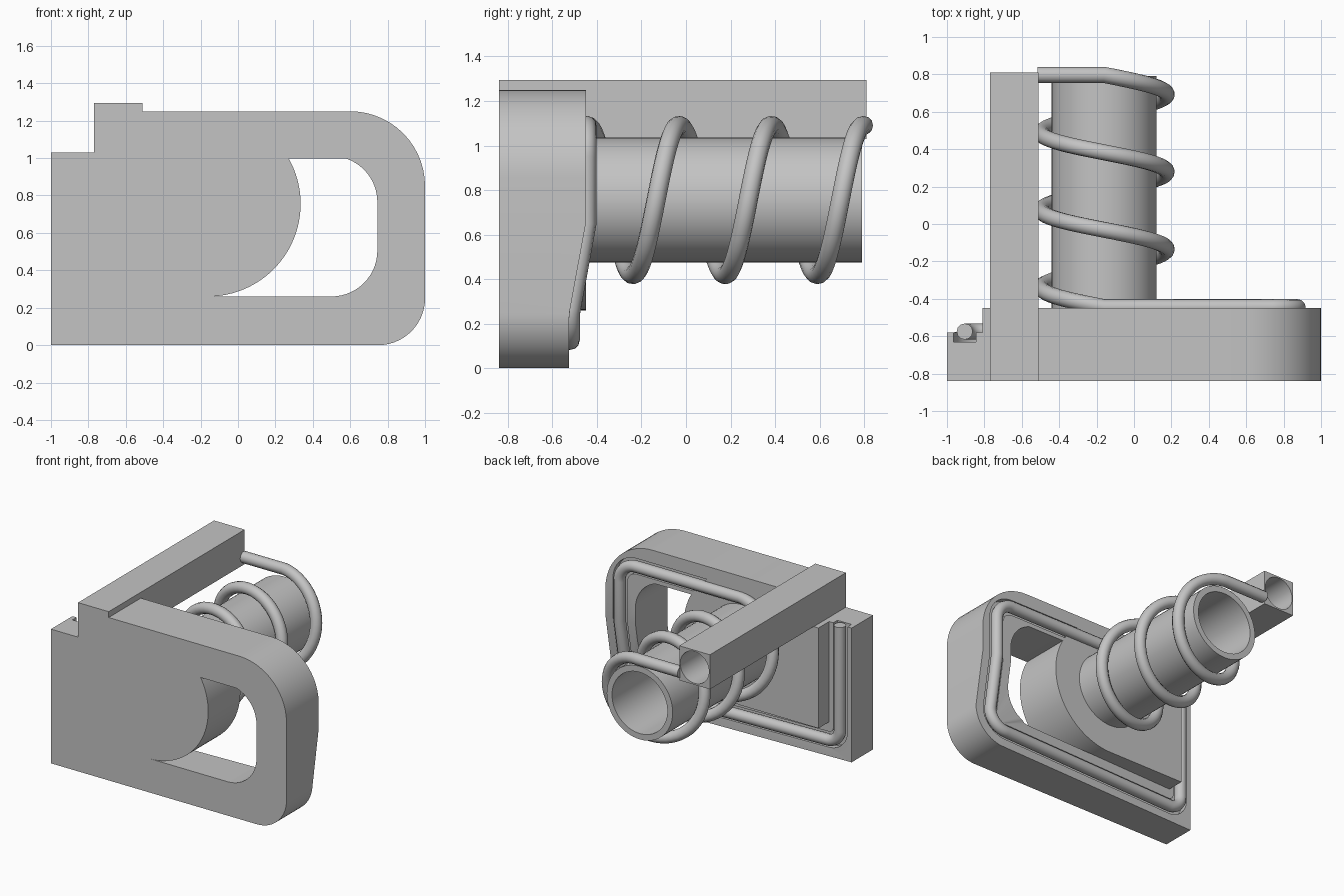
import bpy, bmesh
from math import sin, cos, pi, radians
from mathutils import Vector

cube = bpy.data.objects.get("Cube")
if cube:
    bpy.data.objects.remove(cube, do_unlink=True)

grey = bpy.data.materials.new("plain_grey")
grey.use_nodes = True
GREY = (0.55, 0.55, 0.55, 1)
grey.diffuse_color = GREY
grey.node_tree.nodes["Principled BSDF"].inputs["Base Color"].default_value = GREY

FRONT, BACK = -0.84, -0.45
AXIS_X, AXIS_Z = -0.16, 0.755      # axis of drum and tube
WIRE_R, GROOVE_R, GROOVE_DEPTH = 0.043, 0.06, 0.05


def finish(name, bm, smooth=True):
    bmesh.ops.remove_doubles(bm, verts=bm.verts, dist=1e-5)
    bmesh.ops.recalc_face_normals(bm, faces=bm.faces)
    mesh = bpy.data.meshes.new(name)
    bm.to_mesh(mesh)
    bm.free()
    ob = bpy.data.objects.new(name, mesh)
    bpy.context.collection.objects.link(ob)
    mesh.materials.append(grey)
    activate(ob)
    if smooth:
        bpy.ops.object.shade_smooth_by_angle(angle=radians(30))
    return ob


def activate(ob):
    bpy.ops.object.select_all(action='DESELECT')
    ob.select_set(True)
    bpy.context.view_layer.objects.active = ob


def arc(cx, cz, r, a0, a1, n):
    angles = [radians(a0 + (a1 - a0) * i / n) for i in range(n + 1)]
    return [(cx + r * cos(a), cz + r * sin(a)) for a in angles]


def prism(name, outline, y0, y1, smooth=True):
    """Extrude an x-z outline along y."""
    bm = bmesh.new()
    face = bm.faces.new([bm.verts.new((x, y0, z)) for x, z in outline])
    new = bmesh.ops.extrude_face_region(bm, geom=[face])["geom"]
    verts = [g for g in new if isinstance(g, bmesh.types.BMVert)]
    bmesh.ops.translate(bm, verts=verts, vec=(0, y1 - y0, 0))
    return finish(name, bm, smooth)


def bore(ob, cx, cz, r, y0, y1):
    """Drill a round blind hole along y."""
    cutter = prism("cutter", arc(cx, cz, r, 0, 360, 64)[:-1], y0, y1)
    cutter.hide_render = True
    mod = ob.modifiers.new("bore", 'BOOLEAN')
    mod.operation, mod.solver, mod.object = 'DIFFERENCE', 'EXACT', cutter
    activate(ob)
    bpy.ops.object.modifier_apply(modifier=mod.name)
    bpy.data.objects.remove(cutter, do_unlink=True)
    bpy.ops.object.shade_smooth_by_angle(angle=radians(30))


def ramp(v, v0, v1, a, b):
    t = min(max((v - v0) / (v1 - v0), 0), 1)
    return a + (b - a) * t


def back_y(x, z):
    """Back of the frame, which drops away in a spiral."""
    if x < -0.8 or (z < 0.27 and x < 0.75):
        return ramp(x, 0.75, -0.8, -0.525, -0.58)
    return ramp(z, 0.24, 0.65, -0.525, BACK)


# Body: square block running into a round drum
body = arc(AXIS_X, AXIS_Z, 0.495, -90, 90, 48)
body += [(-0.64, 1.25), (-0.64, 1.03), (-0.81, 1.03), (-0.81, 0.26)]
prism("drum_body", body, FRONT, BACK)

# Stations round the frame: outer edge, inner edge, wire centre, direction
N = 14
stations = [((-1, 1.03), (-0.81, 1.03), (-0.905, 1.03), 180)]


def corner(outer, inner, wire, a0):
    for i, (o, n, w) in enumerate(zip(outer, inner, wire)):
        stations.append((o, n, w, a0 + 90 * i / N))


corner([(-1, 0)] * (N + 1), [(-0.81, 0.26)] * (N + 1),
       arc(-0.805, 0.225, 0.1, 180, 270, N), 180)
corner(arc(0.75, 0.25, 0.25, -90, 0, N), arc(0.5, 0.505, 0.245, -90, 0, N),
       arc(0.735, 0.265, 0.14, -90, 0, N), -90)
stations.append(((1, 0.65), (0.745, 0.65), (0.875, 0.65), 0))
corner(arc(0.6, 0.85, 0.4, 0, 90, N), arc(0.5, 0.765, 0.245, 0, 72, N),
       arc(0.735, 0.95, 0.14, 0, 90, N), 0)
stations.append(((-0.2, 1.25), (-0.2, 1.0), (-0.2, 1.09), 90))

# Grooved frame lofted through the stations
bm = bmesh.new()
rings = []
for outer, inner, wire, angle in stations:
    normal = Vector((cos(radians(angle)), sin(radians(angle))))
    g_out = Vector(wire) + normal * GROOVE_R
    g_in = Vector(wire) - normal * GROOVE_R
    section = [(outer, None), (outer, 0), (g_out, 0), (g_out, GROOVE_DEPTH),
               (g_in, GROOVE_DEPTH), (g_in, 0), (inner, 0), (inner, None)]
    rings.append([bm.verts.new((p[0], FRONT if d is None else back_y(*p) - d, p[1]))
                  for p, d in section])
for a, b in zip(rings, rings[1:]):
    for i in range(len(a)):
        j = (i + 1) % len(a)
        bm.faces.new((a[i], a[j], b[j], b[i]))
bm.faces.new(rings[0])
bm.faces.new(rings[-1])
finish("grooved_frame", bm)

# Square bar with a round socket in its end
bar = prism("square_bar", [(-0.77, 1.03), (-0.51, 1.03), (-0.51, 1.295), (-0.77, 1.295)],
            FRONT, 0.81)
bore(bar, -0.64, 1.163, 0.122, -0.7, 0.9)

# Hollow tube
tube = prism("hollow_tube", arc(AXIS_X, AXIS_Z, 0.28, 0, 360, 64)[:-1], -0.6, 0.79)
bore(tube, AXIS_X, AXIS_Z, 0.235, -0.55, 0.9)

# Wire: round the groove, then coiled on the tube, then across to the bar
path = [(w[0], back_y(*w) + 0.005, w[1]) for _, _, w, _ in stations[:-1]]
TURNS, STEPS, COIL_R = 3, 48, 0.335
y_start, y_end = BACK + 0.005, 0.797
for i in range(TURNS * STEPS + 1):
    a = pi / 2 + 2 * pi * i / STEPS
    y = y_start + (y_end - y_start) * i / (TURNS * STEPS)
    path.append((AXIS_X + COIL_R * cos(a), y, AXIS_Z + COIL_R * sin(a)))
path.append((-0.515, y_end, 1.09))

curve = bpy.data.curves.new("coiled_wire", 'CURVE')
curve.dimensions = '3D'
curve.bevel_depth = WIRE_R
curve.bevel_resolution = 4
curve.use_fill_caps = True
spline = curve.splines.new('POLY')
spline.points.add(len(path) - 1)
for point, co in zip(spline.points, path):
    point.co = (*co, 1)
spline.use_smooth = True
curve.materials.append(grey)
wire_ob = bpy.data.objects.new("coiled_wire", curve)
bpy.context.collection.objects.link(wire_ob)
